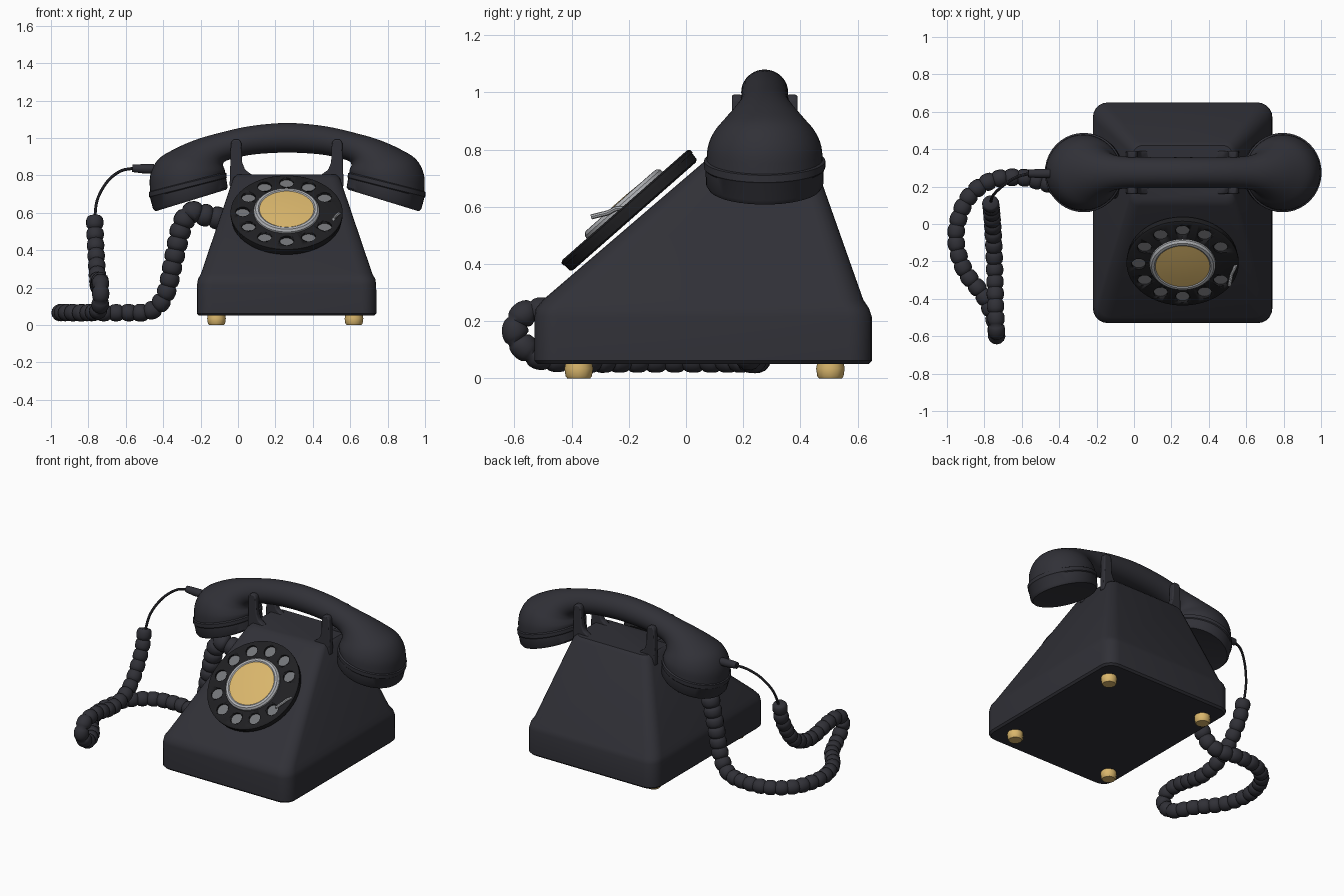
import bpy, bmesh, math
from mathutils import Vector, Matrix

if "Cube" in bpy.data.objects:
    bpy.data.objects.remove(bpy.data.objects["Cube"])

CX, HY = 0.26, 0.275          # body centre in x, handset centre in y


def material(name, rgb):
    m = bpy.data.materials.new(name)
    m.diffuse_color = (*rgb, 1)
    m.use_nodes = True
    m.node_tree.nodes["Principled BSDF"].inputs["Base Color"].default_value = m.diffuse_color
    return m


CHARCOAL = material("charcoal", (0.030, 0.030, 0.038))
BLACK = material("dial black", (0.014, 0.014, 0.016))
GREY = material("finger plate grey", (0.17, 0.175, 0.185))
SILVER = material("silver", (0.42, 0.43, 0.45))
GOLD = material("gold", (0.70, 0.47, 0.15))


def finish(name, bm, mat, angle=35, matrix=None):
    bmesh.ops.recalc_face_normals(bm, faces=bm.faces)
    me = bpy.data.meshes.new(name)
    bm.to_mesh(me)
    bm.free()
    me.materials.append(mat)
    me.shade_smooth()
    me.set_sharp_from_angle(angle=math.radians(angle))
    ob = bpy.data.objects.new(name, me)
    bpy.context.collection.objects.link(ob)
    if matrix:
        ob.matrix_world = matrix
    return ob


def loft(name, rings, mat, closed=False, **kw):
    """Skin a list of point rings; cap the ends unless the loft closes on itself."""
    bm = bmesh.new()
    vs = [[bm.verts.new(p) for p in r] for r in rings]
    n = len(vs[0])
    for a, b in zip(vs, vs[1:] + (vs[:1] if closed else [])):
        for i in range(n):
            bm.faces.new((a[i], a[(i + 1) % n], b[(i + 1) % n], b[i]))
    if not closed:
        bm.faces.new(vs[0])
        bm.faces.new(vs[-1])
    return finish(name, bm, mat, **kw)


def circle(r, z, n=48, c=(0, 0)):
    return [(c[0] + r * math.cos(2 * math.pi * i / n),
             c[1] + r * math.sin(2 * math.pi * i / n), z) for i in range(n)]


def lathe(name, profile, mat, n=48, c=(0, 0), **kw):
    return loft(name, [circle(r, z, n, c) for r, z in profile], mat, **kw)


def catmull(pts, steps):
    pts = [Vector(p) for p in pts]
    ext = [2 * pts[0] - pts[1]] + pts + [2 * pts[-1] - pts[-2]]
    out = []
    for a, b, c, d in zip(ext, ext[1:], ext[2:], ext[3:]):
        for s in range(steps):
            t = s / steps
            out.append(0.5 * (2 * b + (c - a) * t + (2 * a - 5 * b + 4 * c - d) * t * t
                              + (3 * b - a - 3 * c + d) * t ** 3))
    return out + [pts[-1]]


def tube(name, pts, radii, mat, n=12, **kw):
    rings, side = [], None
    for i, p in enumerate(pts):
        d = (pts[min(i + 1, len(pts) - 1)] - pts[max(i - 1, 0)]).normalized()
        side = d.orthogonal() if side is None else side - d * side.dot(d)
        side.normalize()
        up = d.cross(side)
        rings.append([p + radii[i] * (math.cos(a) * side + math.sin(a) * up)
                      for a in (2 * math.pi * k / n for k in range(n))])
    return loft(name, rings, mat, **kw)


# Body: lofted rounded rectangles
def rounded_rect(z, hx, y0, y1, r):
    pts = []
    corners = [(CX + hx - r, y1 - r), (CX - hx + r, y1 - r),
               (CX - hx + r, y0 + r), (CX + hx - r, y0 + r)]
    for k, (x, y) in enumerate(corners):
        for j in range(6):
            a = math.pi / 2 * (k + j / 5)
            pts.append((x + r * math.cos(a), y + r * math.sin(a), z))
    return pts


loft("body", [rounded_rect(*s) for s in (
    (0.05, 0.468, -0.518, 0.638, 0.07), (0.062, 0.48, -0.53, 0.65, 0.08),
    (0.215, 0.479, -0.53, 0.65, 0.08), (0.245, 0.474, -0.525, 0.64, 0.08),
    (0.275, 0.458, -0.50, 0.62, 0.08), (0.785, 0.285, 0.095, 0.44, 0.05),
    (0.805, 0.265, 0.125, 0.42, 0.05))], CHARCOAL)

# Feet
for i, x in enumerate((-0.115, 0.62)):
    for j, y in enumerate((-0.375, 0.505)):
        lathe(f"foot_{i}{j}", [(0.04, 0), (0.046, 0.008), (0.05, 0.035), (0.045, 0.06)],
              GOLD, 12, (x, y))

# Cradle: two U-shaped plates whose ends are the prongs
half = [(-0.305, 0.74), (-0.302, 0.83), (-0.298, 0.975), (-0.285, 0.992), (-0.255, 0.992),
        (-0.242, 0.975), (-0.238, 0.87), (-0.222, 0.83), (-0.185, 0.803)]
outline = half + [(-x, z) for x, z in reversed(half)]
for name, y in (("front_cradle", 0.16), ("back_cradle", 0.352)):
    ob = loft(name, [[(CX + x, yy, z) for x, z in outline] for yy in (y, y + 0.038)], CHARCOAL)
    bev = ob.modifiers.new("soft edges", 'BEVEL')
    bev.width, bev.segments = 0.007, 2

# Handset: sections given as (outer x, outer z, inner x, inner z, half depth)
def section(s, n=40):
    o, i = Vector((s[0], 0, s[1])), Vector((s[2], 0, s[3]))
    c, h = (o + i) / 2 + Vector((CX + 0.003, HY, 0)), (o - i) / 2
    return [c + h * math.cos(a) + Vector((0, s[4] * math.sin(a), 0))
            for a in (2 * math.pi * k / n for k in range(n))]


def flip(s):
    return (-s[0], s[1], -s[2], s[3], s[4])


right = [(0.733, 0.70, 0.335, 0.802, 0.204), (0.732, 0.80, 0.333, 0.825, 0.198),
         (0.69, 0.885, 0.337, 0.838, 0.177), (0.60, 0.942, 0.343, 0.855, 0.143),
         (0.49, 0.99, 0.335, 0.873, 0.108), (0.37, 1.025, 0.295, 0.888, 0.087),
         (0.20, 1.063, 0.18, 0.912, 0.082)]
middle = (0, 1.08, 0, 0.922, 0.082)
spine = right + [middle] + [flip(s) for s in reversed(right)]
loft("handset", [section(s) for s in catmull(spine, 4)], CHARCOAL, angle=50)
cap = [(0.732, 0.715, 0.337, 0.817, 0.203), (0.740, 0.71, 0.325, 0.812, 0.212),
       (0.738, 0.685, 0.323, 0.79, 0.212), (0.733, 0.68, 0.326, 0.785, 0.207),
       (0.718, 0.622, 0.318, 0.737, 0.205), (0.704, 0.608, 0.325, 0.724, 0.196),
       (0.63, 0.638, 0.39, 0.71, 0.125)]
loft("mouthpiece_cap", [section(s) for s in cap], CHARCOAL)
loft("earpiece_cap", [section(flip(s)) for s in cap], CHARCOAL)

# Dial, built flat and tilted onto the front slope
tilt = Matrix.Translation((CX, -0.18, 0.567)) @ Matrix.Rotation(math.radians(41.3), 4, 'X')
lathe("dial_base", [(0.285, 0), (0.295, 0.006), (0.297, 0.034)], BLACK, 64, matrix=tilt)
lathe("dial_number_plate", [(0.28, 0.03), (0.28, 0.038)], GREY, 64, matrix=tilt)
wheel = lathe("finger_wheel", [(0.15, 0.033), (0.30, 0.033), (0.30, 0.046), (0.29, 0.052),
                               (0.15, 0.052)], BLACK, 64, closed=True, matrix=tilt)
bm = bmesh.new()
for k in range(1, 12):
    a = k * math.pi / 6
    at = Matrix.Translation((0.235 * math.cos(a), 0.235 * math.sin(a), 0.045))
    bmesh.ops.create_cone(bm, cap_ends=True, segments=16, radius1=0.038, radius2=0.038,
                          depth=0.08, matrix=at)
cutter = finish("finger_hole_cutter", bm, BLACK, matrix=tilt)
cutter.hide_render = True
cutter.hide_viewport = True
cut = wheel.modifiers.new("finger holes", 'BOOLEAN')
cut.operation, cut.object, cut.solver = 'DIFFERENCE', cutter, 'EXACT'
lathe("dial_rim", [(0.135, 0.04), (0.178, 0.04), (0.176, 0.062), (0.166, 0.073),
                   (0.152, 0.074), (0.142, 0.068)], SILVER, 64, closed=True, matrix=tilt)
lathe("dial_centre", [(0.146, 0.045), (0.146, 0.07), (0.09, 0.074), (0.03, 0.076)],
      GOLD, 64, matrix=tilt)
hook = catmull([(0.285, -0.01, 0.045), (0.275, -0.03, 0.062), (0.262, -0.06, 0.07),
                (0.255, -0.09, 0.085), (0.25, -0.115, 0.098)], 4)
tube("finger_stop", hook, [0.009] * len(hook), SILVER, 8, matrix=tilt)

# Cord: plug, thin wire, then a beaded coil that lies on the table and enters the body
plug = [Vector((x, HY - 0.005, z)) for x, z in ((-0.45, 0.835), (-0.50, 0.835), (-0.565, 0.838))]
tube("cord_plug", plug, [0.026, 0.026, 0.021], CHARCOAL)
wire = catmull([(-0.56, 0.27, 0.838), (-0.63, 0.25, 0.822), (-0.70, 0.205, 0.765),
                (-0.752, 0.155, 0.67), (-0.767, 0.115, 0.56)], 6)
tube("cord_wire", wire, [0.008] * len(wire), CHARCOAL, 8)

dense = catmull([(-0.767, 0.115, 0.58), (-0.762, 0.07, 0.44), (-0.752, -0.06, 0.27),
                 (-0.745, -0.24, 0.205), (-0.74, -0.45, 0.235), (-0.735, -0.565, 0.225),
                 (-0.735, -0.595, 0.15), (-0.745, -0.52, 0.08), (-0.80, -0.39, 0.066),
                 (-0.91, -0.24, 0.066), (-0.952, -0.06, 0.066), (-0.90, 0.12, 0.066),
                 (-0.78, 0.225, 0.066), (-0.62, 0.25, 0.066), (-0.47, 0.22, 0.075),
                 (-0.39, 0.19, 0.16), (-0.345, 0.18, 0.34), (-0.30, 0.18, 0.53),
                 (-0.25, 0.18, 0.60), (-0.19, 0.19, 0.59), (-0.08, 0.2, 0.565)], 24)
run = [0.0]
for a, b in zip(dense, dense[1:]):
    run.append(run[-1] + (b - a).length)
beads, per = round(run[-1] / 0.066), 7
path, radii, k = [], [], 0
for s in range(beads * per + 1):
    d = run[-1] * s / (beads * per)
    while k < len(run) - 2 and run[k + 1] < d:
        k += 1
    path.append(dense[k].lerp(dense[k + 1], (d - run[k]) / (run[k + 1] - run[k])))
    grow = max(0.0, (d / run[-1] - 0.7) / 0.3)
    bulge = math.sqrt(abs(math.sin(math.pi * s / per)))
    radii.append((0.047 + 0.016 * grow) * (0.76 + 0.24 * bulge))
tube("coiled_cord", path, radii, CHARCOAL, 14, angle=60)
